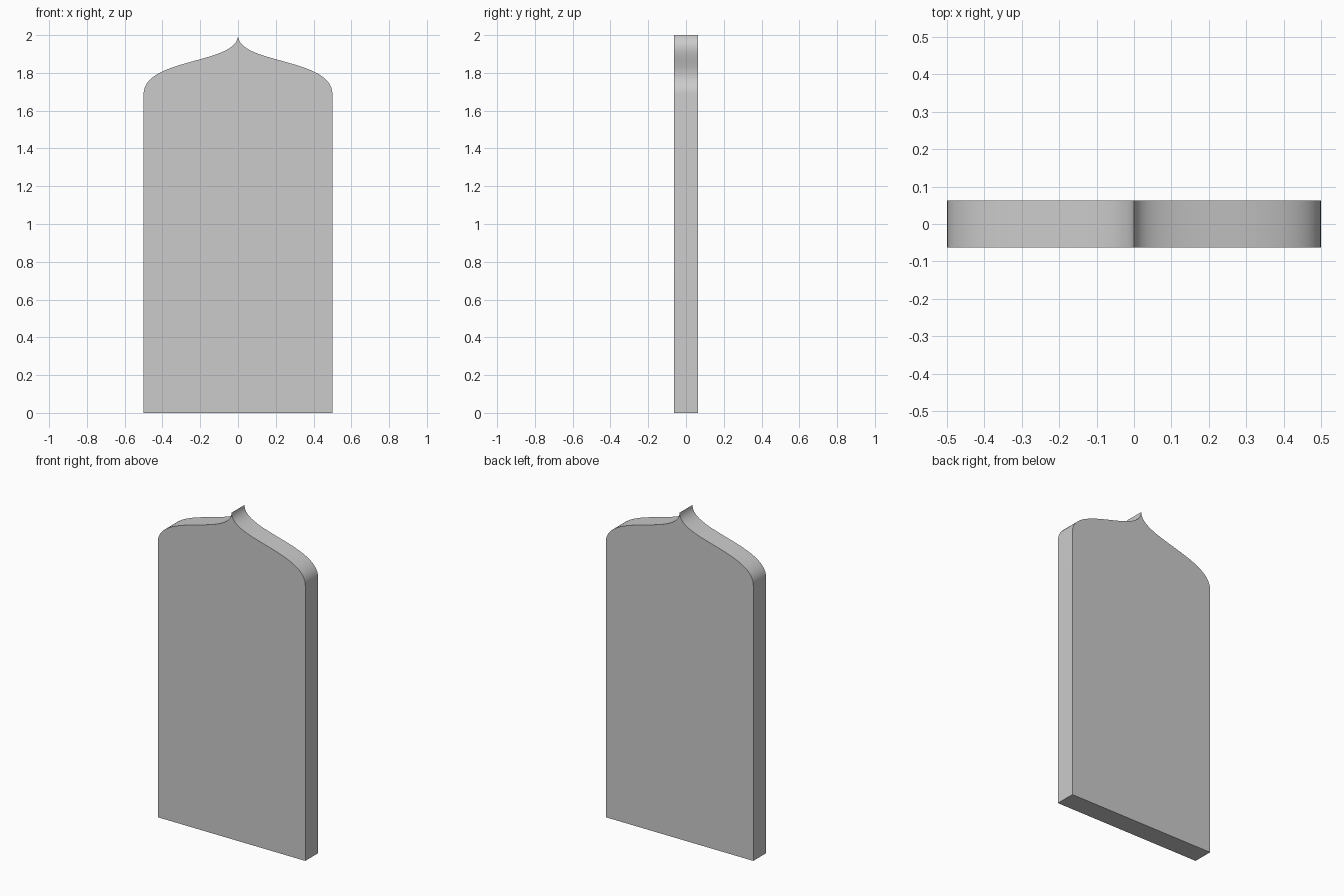
import bpy, bmesh
from mathutils import Vector
from mathutils.geometry import interpolate_bezier

if "Cube" in bpy.data.objects:
    bpy.data.objects.remove(bpy.data.objects["Cube"])

HALF_WIDTH, HEIGHT, SPRING, DEPTH = 0.5, 2.0, 1.687, 0.125

# Right half of the ogee top: shoulder to pointed tip
right = interpolate_bezier(
    Vector((HALF_WIDTH, 0, SPRING)), Vector((HALF_WIDTH, 0, SPRING + 0.195)),
    Vector((0, 0, HEIGHT - 0.155)), Vector((0, 0, HEIGHT)), 33)
left = [Vector((-p.x, 0, p.z)) for p in reversed(right[:-1])]
outline = ([Vector((-HALF_WIDTH, 0, 0)), Vector((HALF_WIDTH, 0, 0))]
           + list(right) + left)

# Panel: outline extruded through its thickness
bm = bmesh.new()
face = bm.faces.new([bm.verts.new((p.x, -DEPTH / 2, p.z)) for p in outline])
ext = bmesh.ops.extrude_face_region(bm, geom=[face], use_keep_orig=True)
verts = [e for e in ext["geom"] if isinstance(e, bmesh.types.BMVert)]
bmesh.ops.translate(bm, verts=verts, vec=(0, DEPTH, 0))
bmesh.ops.recalc_face_normals(bm, faces=bm.faces)

mesh = bpy.data.meshes.new("ogee_panel")
bm.to_mesh(mesh)
bm.free()
panel = bpy.data.objects.new("ogee_panel", mesh)
bpy.context.collection.objects.link(panel)

# Smooth curved rim, crisp front and back edges
bpy.context.view_layer.objects.active = panel
panel.select_set(True)
bpy.ops.object.shade_smooth_by_angle()
